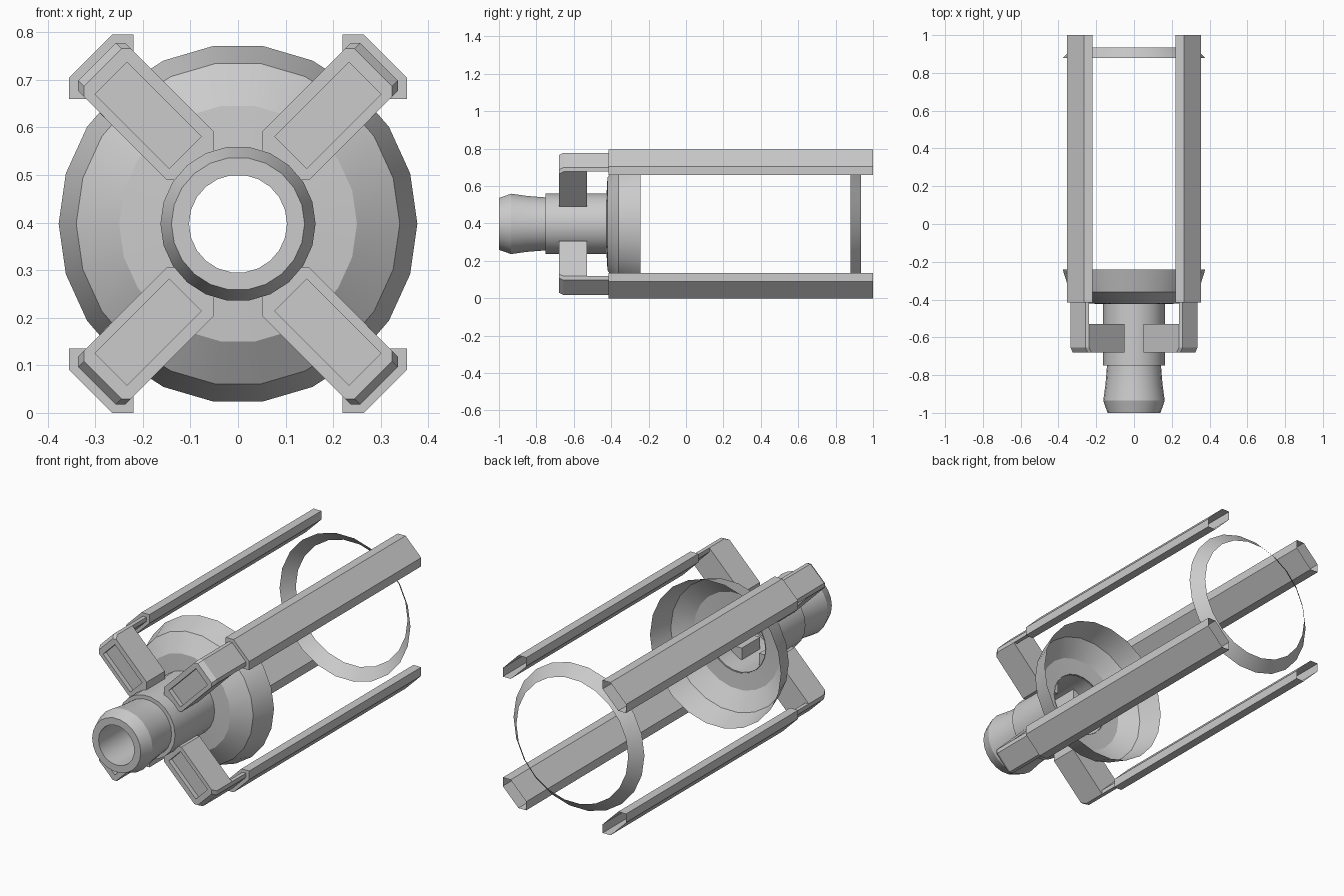
import bpy, bmesh, math

if "Cube" in bpy.data.objects:
    bpy.data.objects.remove(bpy.data.objects["Cube"])

CZ = 0.3975   # height of the central axis
SIDES = 22


def finish(name, bm, smooth=None):
    bmesh.ops.remove_doubles(bm, verts=bm.verts[:], dist=1e-5)
    bmesh.ops.recalc_face_normals(bm, faces=bm.faces[:])
    me = bpy.data.meshes.new(name)
    bm.to_mesh(me)
    bm.free()
    ob = bpy.data.objects.new(name, me)
    ob.location = (0, 0, CZ)
    bpy.context.collection.objects.link(ob)
    if smooth:
        bpy.ops.object.select_all(action='DESELECT')
        ob.select_set(True)
        bpy.context.view_layer.objects.active = ob
        bpy.ops.object.shade_smooth_by_angle(angle=math.radians(smooth))
    return ob


def lathe(name, profile, smooth=22):
    """Spin (radius, y) points round the y axis."""
    bm = bmesh.new()
    rings = []
    for r, y in profile:
        angles = [2 * math.pi * i / SIDES for i in range(SIDES)]
        rings.append([bm.verts.new((r * math.cos(a), y, r * math.sin(a))) for a in angles])
    for a, b in zip(rings, rings[1:]):
        for i in range(SIDES):
            j = (i + 1) % SIDES
            bm.faces.new((a[i], a[j], b[j], b[i]))
    return finish(name, bm, smooth)


def loop(bm, pts, y):
    return [bm.verts.new((x, y, z)) for x, z in pts]


def bridge(bm, a, b):
    for i in range(len(a)):
        j = (i + 1) % len(a)
        bm.faces.new((a[i], a[j], b[j], b[i]))


def four_way(ob):
    m = ob.modifiers.new("mirror", 'MIRROR')
    m.use_axis = (True, False, True)
    m.use_clip = False
    m.use_mirror_merge = False


# muzzle with bore, barrel and flared dish
lathe("muzzle", [(0.103, -0.75), (0.103, -1.0), (0.14, -1.0), (0.163, -0.935),
                 (0.151, -0.85), (0.143, -0.75), (0.143, -0.74)])
lathe("barrel", [(0.14, -0.75), (0.163, -0.75), (0.163, -0.42)])
lathe("dish", [(0.16, -0.425), (0.25, -0.42), (0.34, -0.36), (0.377, -0.242)])

# thin conical hoop near the open end
lathe("rear_hoop", [(0.377, 0.88), (0.322, 0.935)])

# arms: pointed diagonal blocks with a recessed front panel
arm = [(0.05, 0.092), (0.05, 0.193), (0.237, 0.38), (0.257, 0.38),
       (0.336, 0.301), (0.336, 0.279), (0.15, 0.092)]
tapered = [(x - 0.012, z - 0.012) if x + z > 0.6 else (x, z) for x, z in arm]
R2 = math.sqrt(2)
panel = [((s - p) / R2, (s + p) / R2) for s, p in
         ((0.184, -0.02), (0.405, -0.02), (0.405, 0.075), (0.184, 0.075))]
bm = bmesh.new()
back = loop(bm, arm, -0.53)
mid = loop(bm, arm, -0.655)
front = loop(bm, tapered, -0.68)
rim = loop(bm, panel, -0.68)
floor = loop(bm, panel, -0.655)
bm.faces.new(back)
bm.faces.new(floor)
bridge(bm, back, mid)
bridge(bm, mid, front)
bridge(bm, rim, floor)
edges = [bm.edges.get((l[i], l[i - 1])) for l in (front, rim) for i in range(len(l))]
bmesh.ops.triangle_fill(bm, edges=edges, use_beauty=True)
bmesh.ops.dissolve_limit(bm, angle_limit=0.01, verts=bm.verts[:], edges=bm.edges[:])
four_way(finish("arm", bm))


# connectors and long rails: flattened hexagon bars
def hex_bar(name, pts, y0, y1):
    bm = bmesh.new()
    a, b = loop(bm, pts, y0), loop(bm, pts, y1)
    bridge(bm, a, b)
    bm.faces.new(a)      # front cap only, far end stays open
    four_way(finish(name, bm))


hex_bar("connector", [(0.237, 0.38), (0.257, 0.38), (0.336, 0.301),
                      (0.336, 0.279), (0.316, 0.279), (0.237, 0.358)], -0.54, -0.41)
hex_bar("rail", [(0.22, CZ), (0.265, CZ), (0.355, 0.3075),
                 (0.355, 0.2625), (0.31, 0.2625), (0.22, 0.3525)], -0.415, 1.0)
